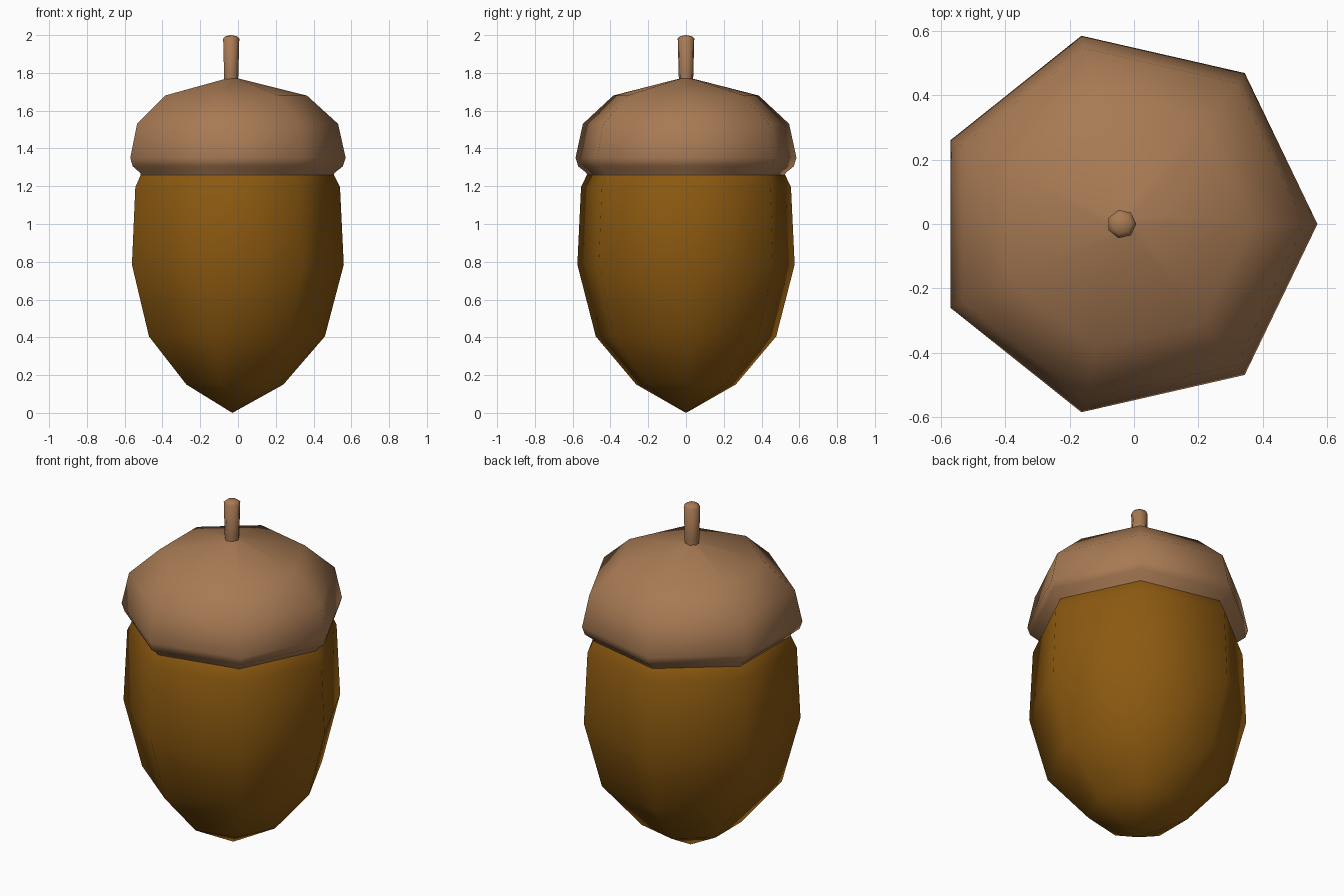
import bpy, bmesh, math

if "Cube" in bpy.data.objects:
    bpy.data.objects.remove(bpy.data.objects["Cube"], do_unlink=True)

SIDES = 7
AXIS_X = -0.03


def make_material(name, colour):
    mat = bpy.data.materials.new(name)
    mat.use_nodes = True
    mat.diffuse_color = (*colour, 1)
    mat.node_tree.nodes["Principled BSDF"].inputs["Base Color"].default_value = (*colour, 1)
    return mat


def lathe(name, profile, mat, axis_x=AXIS_X):
    """Revolve (radius, height) points, listed bottom to top, into a smooth seven-sided solid."""
    bm = bmesh.new()
    rings = []
    for r, z in profile:
        if r == 0:
            rings.append([bm.verts.new((0, 0, z))] * SIDES)
            continue
        angles = [2 * math.pi * i / SIDES for i in range(SIDES)]
        rings.append([bm.verts.new((r * math.cos(a), r * math.sin(a), z)) for a in angles])
    for low, high in zip(rings, rings[1:]):
        for i in range(SIDES):
            j = (i + 1) % SIDES
            corners = list(dict.fromkeys((low[i], low[j], high[j], high[i])))
            bm.faces.new(corners)
    for face in bm.faces:
        face.smooth = True
    mesh = bpy.data.meshes.new(name)
    bm.to_mesh(mesh)
    bm.free()
    mesh.materials.append(mat)
    obj = bpy.data.objects.new(name, mesh)
    obj.location.x = axis_x
    bpy.context.collection.objects.link(obj)
    return obj


shell_brown = make_material("shell brown", (0.26, 0.10, 0.005))
cap_tan = make_material("cap tan", (0.39, 0.195, 0.088))

# Nut body, tapering to a point and tucked under the cap
lathe("nut", [(0, 0), (0.27, 0.15), (0.49, 0.405), (0.59, 0.785),
              (0.57, 1.195), (0.5, 1.34), (0, 1.45)], shell_brown)

# Cap with a rounded rim
lathe("cap", [(0.535, 1.24), (0.54, 1.27), (0.585, 1.305), (0.6, 1.35),
              (0.56, 1.53), (0.395, 1.68), (0.035, 1.77), (0, 1.775)], cap_tan)

# Stem, slightly wider at its domed tip
lathe("stem", [(0.038, 1.74), (0.04, 1.8), (0.045, 1.982), (0.03, 1.995), (0, 2.0)],
      cap_tan, AXIS_X - 0.008)
